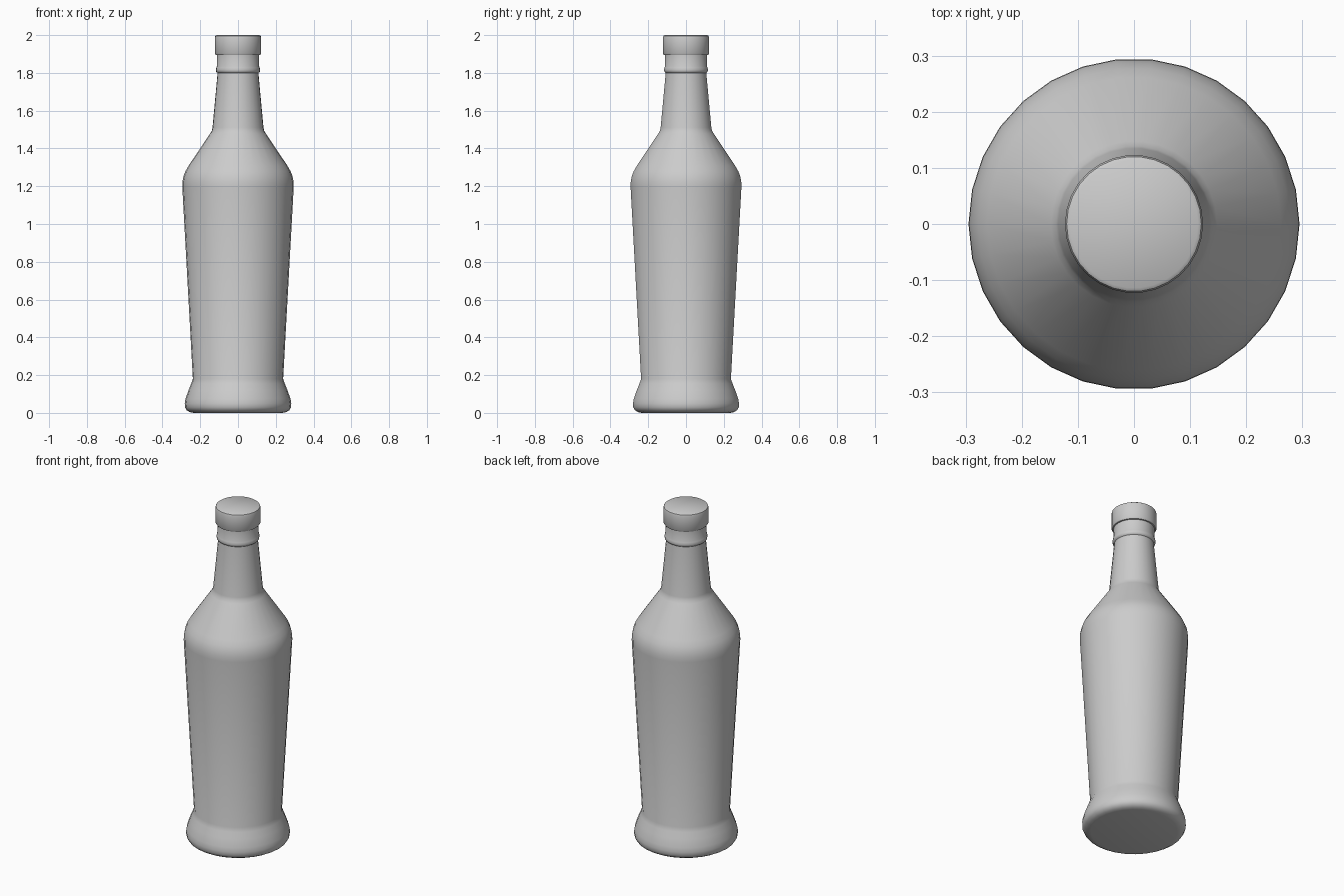
import bpy, bmesh, math

if "Cube" in bpy.data.objects:
    bpy.data.objects.remove(bpy.data.objects["Cube"])

SIDES = 30


def lathe(name, profile, angle):
    """Revolve (radius, z) points around z and close both ends."""
    bm = bmesh.new()
    rings = []
    for r, z in profile:
        rings.append([bm.verts.new((r * math.cos(2 * math.pi * i / SIDES),
                                    r * math.sin(2 * math.pi * i / SIDES), z))
                      for i in range(SIDES)])
    for low, high in zip(rings, rings[1:]):
        for i in range(SIDES):
            j = (i + 1) % SIDES
            bm.faces.new((low[i], low[j], high[j], high[i]))
    bm.faces.new(rings[0][::-1])
    bm.faces.new(rings[-1])
    bmesh.ops.recalc_face_normals(bm, faces=bm.faces)
    mesh = bpy.data.meshes.new(name)
    bm.to_mesh(mesh)
    bm.free()
    obj = bpy.data.objects.new(name, mesh)
    bpy.context.collection.objects.link(obj)
    bpy.ops.object.select_all(action='DESELECT')
    obj.select_set(True)
    bpy.context.view_layer.objects.active = obj
    bpy.ops.object.shade_smooth_by_angle(angle=math.radians(angle))
    return obj


# Bottle: flared foot, tapering body, shoulder, neck and collar ring
lathe("bottle", [
    (0.235, 0.0), (0.255, 0.004), (0.272, 0.014), (0.281, 0.03),
    (0.282, 0.05), (0.278, 0.075), (0.262, 0.12), (0.248, 0.155), (0.239, 0.18),
    (0.295, 1.195), (0.294, 1.225), (0.288, 1.255), (0.278, 1.28),
    (0.262, 1.308), (0.148, 1.478), (0.139, 1.493), (0.135, 1.51),
    (0.108, 1.80), (0.115, 1.805), (0.117, 1.815), (0.115, 1.828),
    (0.112, 1.835), (0.111, 1.90)], 50)

# Cap: short cylinder with softened rims
lathe("cap", [
    (0.108, 1.893), (0.118, 1.895), (0.123, 1.903), (0.123, 1.985),
    (0.120, 1.996), (0.114, 2.0)], 40)
